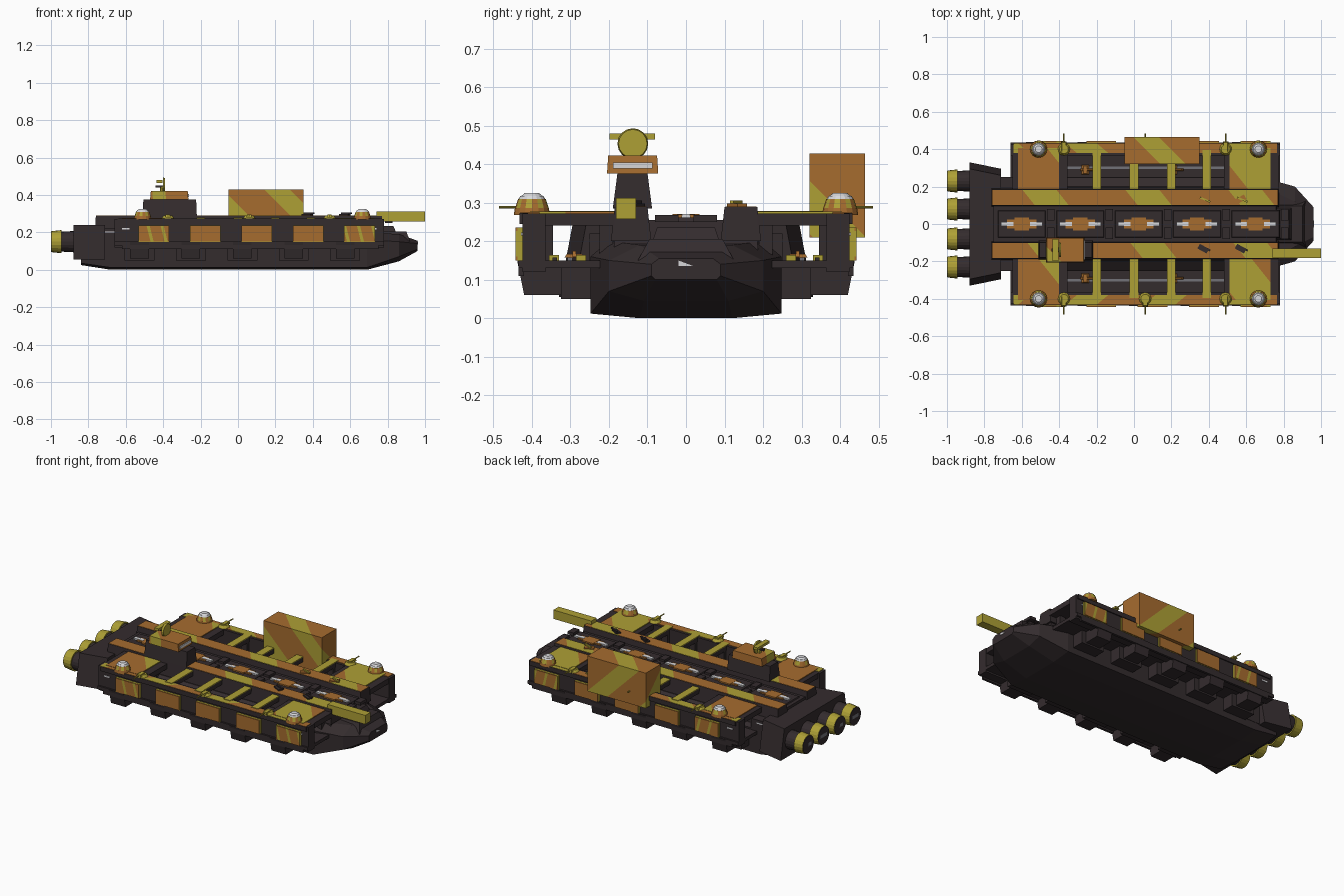
import bpy, bmesh, math
from mathutils import Vector, Matrix

if "Cube" in bpy.data.objects:
    bpy.data.objects.remove(bpy.data.objects["Cube"])

def mat(name, c):
    m = bpy.data.materials.new(name)
    m.diffuse_color = (*c, 1)
    m.use_nodes = True
    m.node_tree.nodes["Principled BSDF"].inputs["Base Color"].default_value = m.diffuse_color
    return m

DARK = mat("dark hull", (0.034, 0.025, 0.027))
ORANGE = mat("burnt orange", (0.38, 0.15, 0.028))
YELLOW = mat("olive yellow", (0.42, 0.35, 0.036))
WHITE = mat("pale light", (0.68, 0.68, 0.70))
GREY = mat("rail grey", (0.17, 0.17, 0.19))

def finish(name, bm, *mats):
    bmesh.ops.recalc_face_normals(bm, faces=bm.faces)
    me = bpy.data.meshes.new(name)
    bm.to_mesh(me)
    bm.free()
    for m in mats:
        me.materials.append(m)
    ob = bpy.data.objects.new(name, me)
    bpy.context.collection.objects.link(ob)
    return ob

def loft(name, rings, m):
    # skin a list of equal-length point rings and cap both ends
    bm = bmesh.new()
    vs = [[bm.verts.new(p) for p in r] for r in rings]
    n = len(rings[0])
    for a, b in zip(vs, vs[1:]):
        for i in range(n):
            bm.faces.new((a[i], a[(i + 1) % n], b[(i + 1) % n], b[i]))
    bm.faces.new(vs[0])
    bm.faces.new(vs[-1])
    return finish(name, bm, m)

def box(name, x, y, z, m, tx=0, ty=0, rot=0):
    # tx / ty shrink the top edge to give sloped sides
    y = sorted(y)
    ring = lambda h, a, b: [(x[0] + a, y[0] + b, h), (x[1] - a, y[0] + b, h),
                            (x[1] - a, y[1] - b, h), (x[0] + a, y[1] - b, h)]
    ob = loft(name, [ring(z[0], 0, 0), ring(z[1], tx, ty)], m)
    if rot:
        c = Vector((sum(x) / 2, sum(y) / 2, 0))
        ob.data.transform(Matrix.Translation(c) @ Matrix.Rotation(rot, 4, 'Z') @ Matrix.Translation(-c))
    return ob

def cyl(name, c, r1, r2, h, m, axis='Z', n=16):
    bm = bmesh.new()
    R = Matrix.Identity(4)
    if axis == 'X':
        R = Matrix.Rotation(math.pi / 2, 4, 'Y')
    if axis == 'Y':
        R = Matrix.Rotation(math.pi / 2, 4, 'X')
    bmesh.ops.create_cone(bm, cap_ends=True, segments=n, radius1=r1, radius2=r2, depth=h,
                          matrix=Matrix.Translation(c) @ R)
    return finish(name, bm, m)

def camo(ob, period=0.5, share=0.36, shift=0.0, n=(1, 1, 1)):
    # cut diagonal bands into the faces and paint alternate ones yellow
    n = Vector(n)
    bm = bmesh.new()
    bm.from_mesh(ob.data)
    for k in range(-12, 13):
        for d in (k * period + shift, (k + share) * period + shift):
            bmesh.ops.bisect_plane(bm, geom=bm.verts[:] + bm.edges[:] + bm.faces[:],
                                   plane_co=n * (d / n.length_squared), plane_no=n)
    ob.data.materials.append(YELLOW)
    for f in bm.faces:
        t = (f.calc_center_median().dot(n) - shift) / period
        f.material_index = int(t - math.floor(t) < share)
    bm.to_mesh(ob.data)
    bm.free()
    return ob

# main hull: x, bottom half width / z, chine half width / z, shoulder z, top half width / z
sections = [(-.84, .12, .025, .245, .035, .15, .20, .20), (-.68, .12, 0, .248, .012, .16, .20, .20),
            (.69, .12, 0, .248, .012, .16, .20, .20), (.86, .11, .045, .20, .07, .15, .12, .19),
            (.96, .08, .10, .09, .11, .14, .07, .155)]
loft("main_hull", [[(x, wb, zb), (x, w, zc), (x, w, zs), (x, wt, zt),
                    (x, -wt, zt), (x, -w, zs), (x, -w, zc), (x, -wb, zb)]
                   for x, wb, zb, w, zc, zs, wt, zt in sections], DARK)
box("spine_deck", (-.76, .77), (-.19, .19), (.15, .255), DARK, .01, .01)
box("bow_deckhouse", (.70, .92), (-.125, .125), (.15, .205), DARK, .02, .03)
box("bow_step", (.70, .85), (-.09, .09), (.19, .235), DARK, .02, .015)
loft("bow_light", [[(x, -.02, .135), (x, .02, .135), (x, -.02, .15)] for x in (.955, .962)], WHITE)

# engine block and four nozzles
loft("engine_block", [[(x, -w, .055), (x, w, .055), (x, w - .035, .24), (x, -w + .035, .24)]
                      for x, w in ((-.88, .33), (-.71, .295))], DARK)
box("engine_neck", (-.74, -.62), (-.25, .25), (.06, .22), DARK)
for y in (-.23, -.08, .08, .23):
    cyl("nozzle_neck", (-.92, y, .15), .052, .057, .09, DARK, 'X', 20)
    cyl("nozzle_ring", (-.97, y, .15), .056, .062, .055, YELLOW, 'X', 20)
    cyl("nozzle_core", (-.9985, y, .15), .054, .054, .003, DARK, 'X', 20)
    box("nozzle_grille", (-1, -.998), (y - .03, y + .03), (.14, .16), GREY)

# centre line markings
for i in range(5):
    x = -.60 + .3125 * i
    box("spine_plate", (x - .13, x + .13), (-.075, .075), (.25, .262), DARK, .005, .005)
    box("spine_light_strip", (x - .11, x + .11), (-.012, .012), (.26, .267), WHITE)
    box("spine_marker_wide", (x - .078, x + .078), (-.023, .023), (.26, .269), ORANGE)
    box("spine_marker_tall", (x - .038, x + .038), (-.035, .035), (.26, .27), ORANGE)
    for sx in (-1, 1):
        box("spine_light_inner", sorted((x + sx * .045, x + sx * .11)) , (-.011, .011), (.26, .271), WHITE)
    for s in (1, -1):
        box("spine_rib", (x + .135, x + .175), (s * .02, s * .08), (.25, .268), DARK)

# yellow band (shift, share of 2 units) on each roof plate, keyed by end and side
roof_band = {(-1, 1): (-.14, .1), (-1, -1): (-.66, .1), (1, 1): (.76, .2), (1, -1): (.22, .13)}

for s in (1, -1):
    Y = lambda a, b: (s * a, s * b)
    # runway ridges with painted top
    box("runway_ridge", (-.765, .775), Y(.09, .195), (.20, .288), DARK, .005, .01)
    camo(box("runway_paint", (-.76, .77), Y(.102, .183), (.287, .290), ORANGE),
         .55, .33, .1 * s, (1, .8, 0))
    for x in (.37, .57):
        box("ridge_gun_base", (x - .028, x + .028), Y(.118, .146), (.289, .298), DARK if s < 0 else ORANGE, rot=.5 * s)
        box("ridge_gun", (x - .02, x + .04), Y(.125, .135), (.298, .306), DARK if s < 0 else YELLOW, rot=-.4)

    # side hangar pod: floor, outer wall, end roofs
    box("pod_floor", (-.66, .78), Y(.19, .435), (.13, .15), DARK)
    box("pod_wall", (-.66, .78), Y(.365, .425), (.12, .272), DARK)
    box("pod_wall_skirt", (-.62, .75), Y(.42, .435), (.11, .15), DARK)
    box("pod_top_trim", (-.64, .77), Y(.41, .432), (.245, .273), DARK)
    camo(box("pod_rail_paint", (-.645, .765), Y(.38, .43), (.272, .275), ORANGE),
         .42, .4, .15, (1, 1.2 * s, 0))
    for e, x0, x1 in ((-1, -.62, -.40), (1, .51, .73)):
        box("pod_roof", (x0 - .03, x1 + .045), Y(.185, .42), (.24, .272), DARK)
        sh, share = roof_band[e, s]
        camo(box("pod_roof_paint", (x0, x1), Y(.185, .405), (.271, .277), ORANGE),
             2, share, sh, (1, .8, 0))
        for x in (x0 + .02, x1 - .02):
            box("hangar_frame", (x - .02, x + .02), Y(.19, .225), (.15, .25), DARK)
    for x in (-.20, 0, .20, .39):
        box("gantry_beam", (x - .023, x + .023), Y(.185, .40), (.245, .273), DARK)
        box("gantry_paint", (x - .023, x + .023), Y(.185, .395), (.273, .278), YELLOW)
        box("gantry_post", (x - .02, x + .02), Y(.345, .37), (.15, .262), DARK)

    # hangar floor rails and parked craft
    for a in (.235, .295, .335):
        box("hangar_rail", (-.55, .65), Y(a, a + .012), (.15, .158), GREY if a == .295 else DARK)
    for x in (-.25, .22):
        box("parked_craft_wing", (x - .03, x + .01), Y(.265, .315), (.158, .166), ORANGE, .01, .005)
        box("parked_craft_body", (x - .035, x + .045), Y(.284, .296), (.16, .174), ORANGE, .012, .002)
    for a in (.26, .33):
        box("cargo_crate", (.58, .62), Y(a, a + .025), (.15, .164), YELLOW)

    # armour plates with yellow rims and hanging sponsons along the side
    for i in range(5):
        x = -.45 + .275 * i
        box("armour_rim", (x - .082, x + .082), Y(.424, .437), (.148, .236), YELLOW)
        plate = box("armour_plate", (x - .08, x + .08), Y(.424, .443), (.15, .235), ORANGE)
        if i in (0, 4):
            camo(plate, .075, .22, .02, (1, 0, .25))
        c = x - .077
        loft("sponson", [[(c + dx, s * .24, .06), (c + dx, s * .42, .06),
                          (c + dx, s * .438, .148), (c + dx, s * .24, .148)]
                         for dx in (-.05, .05)], DARK)
        box("sponson_root", (c - .08, c + .08), Y(.24, .325), (.05, .135), DARK)
    for x in (-.60, .72):
        box("pod_light", (x - .02, x + .02), Y(.42, .428), (.215, .223), WHITE)
    box("stern_light", (-.71, -.66), Y(.245, .252), (.198, .205), WHITE)

    # sensor domes
    for x in (-.51, .665):
        cyl("dome_skirt", (x, s * .40, .277), .047, .044, .018, ORANGE)
        base = cyl("dome_base", (x, s * .40, .297), .044, .036, .024, YELLOW)
        base.data.materials.append(ORANGE)
        for p in base.data.polygons:
            p.material_index = p.index % 2 if abs(p.normal.z) < .8 else 0
        cyl("dome_lower", (x, s * .40, .313), .035, .030, .009, WHITE)
        cyl("dome_top", (x, s * .40, .321), .028, .018, .008, WHITE)

    # side guns with thin barrels
    for x in (-.375, .06, .49):
        cyl("side_gun_mount", (x, s * .40, .281), .034, .024, .016, YELLOW, n=12)
        box("side_gun_body", (x - .014, x + .014), Y(.385, .44), (.28, .294), YELLOW, .003, .003)
        cyl("side_gun_barrel", (x, s * .455, .288), .0035, .0035, .06, YELLOW, 'Y', 8)

# bridge tower
box("tower", (-.51, -.22), (-.19, -.088), (.285, .376), DARK, .004, .012)
camo(box("bridge_cap", (-.47, -.265), (-.205, -.072), (.375, .422), ORANGE, .004, .003),
     1, .07, -.66, (1, 1, 0))
box("bridge_window", (-.28, -.262), (-.19, -.087), (.389, .404), WHITE)
cyl("radar_mast", (-.405, -.138, .43), .014, .01, .03, YELLOW, n=8)
cyl("radar_dish", (-.395, -.138, .453), .04, .037, .012, YELLOW, 'X')
box("radar_bar", (-.435, -.405), (-.198, -.08), (.464, .479), YELLOW)
box("radar_arm", (-.44, -.40), (-.146, -.13), (.44, .45), DARK)

# bow cannon and large side container
box("bow_cannon", (.74, 1.0), (-.182, -.13), (.257, .312), YELLOW)
camo(box("side_container", (-.05, .35), (.32, .465), (.21, .428), ORANGE),
     .36, .38, .17, (1, 1, 1))
